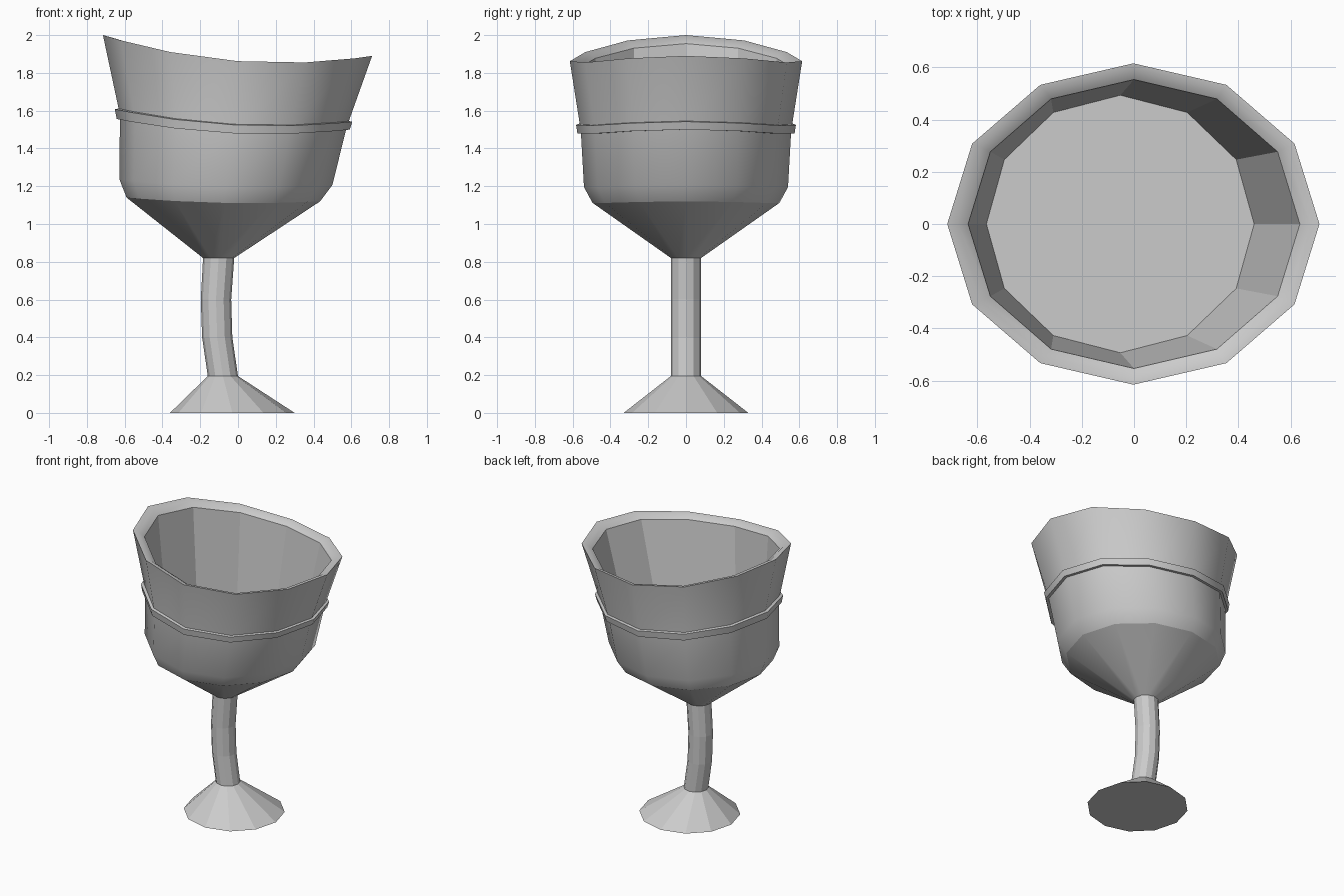
import bpy
import bmesh
from math import cos, sin, tau, radians

SIDES = 12

cube = bpy.data.objects.get("Cube")
if cube:
    bpy.data.objects.remove(cube, do_unlink=True)

grey = bpy.data.materials.new("plain_grey")
grey.use_nodes = True
colour = (0.6, 0.6, 0.6, 1)
grey.diffuse_color = colour
grey.node_tree.nodes["Principled BSDF"].inputs["Base Color"].default_value = colour


def loft(name, rings, smooth_bands=(), cap_start=False, cap_end=False, closed=False):
    """Skin rings given as (left x, right x, y radius, z, tilt, sag)."""
    bm = bmesh.new()
    loops = []
    for left, right, ry, z, tilt, sag in rings:
        loop = []
        for i in range(SIDES):
            c, s = cos(tau * i / SIDES), sin(tau * i / SIDES)
            x = (left + right) / 2 + (right - left) / 2 * c
            loop.append(bm.verts.new((x, ry * s, z + tilt * c + sag * c * c)))
        loops.append(loop)
    pairs = list(zip(loops, loops[1:]))
    if closed:
        pairs.append((loops[-1], loops[0]))
    for band, (low, high) in enumerate(pairs):
        for i in range(SIDES):
            j = (i + 1) % SIDES
            face = bm.faces.new((low[i], low[j], high[j], high[i]))
            face.smooth = band in smooth_bands
    if cap_start:
        bm.faces.new(loops[0][::-1])
    if cap_end:
        bm.faces.new(loops[-1])
    mesh = bpy.data.meshes.new(name)
    bm.to_mesh(mesh)
    bm.free()
    mesh.materials.append(grey)
    obj = bpy.data.objects.new(name, mesh)
    bpy.context.collection.objects.link(obj)
    return obj


def sharpen(obj, degrees):
    """Mark steep edges sharp so that smooth bands stay crisp."""
    flat = [p.index for p in obj.data.polygons if not p.use_smooth]
    bpy.ops.object.select_all(action="DESELECT")
    obj.select_set(True)
    bpy.context.view_layer.objects.active = obj
    bpy.ops.object.shade_smooth_by_angle(angle=radians(degrees))
    for i in flat:
        obj.data.polygons[i].use_smooth = False


# Flared foot
loft("foot", [(-0.36, 0.30, 0.33, 0, 0, 0),
              (-0.16, 0.0, 0.08, 0.195, 0, 0)], cap_start=True)

# Bent stem
loft("stem", [(-0.16, 0.0, 0.08, 0.195, 0, 0),
              (-0.19, -0.03, 0.08, 0.4, 0, 0),
              (-0.197, -0.036, 0.08, 0.6, 0, 0),
              (-0.185, -0.02, 0.08, 0.82, 0, 0)])

# Cone under the bowl
base_ring = (-0.59, 0.435, 0.495, 1.112, -0.01, 0.018)
loft("bowl_underside", [(-0.185, -0.02, 0.08, 0.82, 0, 0), base_ring],
     smooth_bands=(0,))

# Bowl wall, sloping lip, inside wall and floor
bowl = loft("bowl", [base_ring,
                     (-0.628, 0.50, 0.54, 1.195, -0.015, 0.027),
                     (-0.625, 0.575, 0.557, 1.495, -0.033, 0.05),
                     (-0.715, 0.71, 0.615, 1.862, -0.055, 0.083),
                     (-0.675, 0.675, 0.588, 1.858, -0.053, 0.078),
                     (-0.635, 0.635, 0.553, 1.835, -0.05, 0.07),
                     (-0.565, 0.46, 0.493, 1.2, -0.015, 0.02)],
            smooth_bands=(0, 1, 2, 3, 4), cap_end=True)
sharpen(bowl, 40)

# Raised band round the bowl
band = loft("band", [(-0.615, 0.565, 0.55, 1.48, -0.028, 0.048),
                     (-0.642, 0.592, 0.575, 1.48, -0.028, 0.048),
                     (-0.652, 0.605, 0.582, 1.525, -0.033, 0.05),
                     (-0.62, 0.575, 0.552, 1.53, -0.033, 0.05)],
            smooth_bands=(0, 1, 2), closed=True)
sharpen(band, 40)
